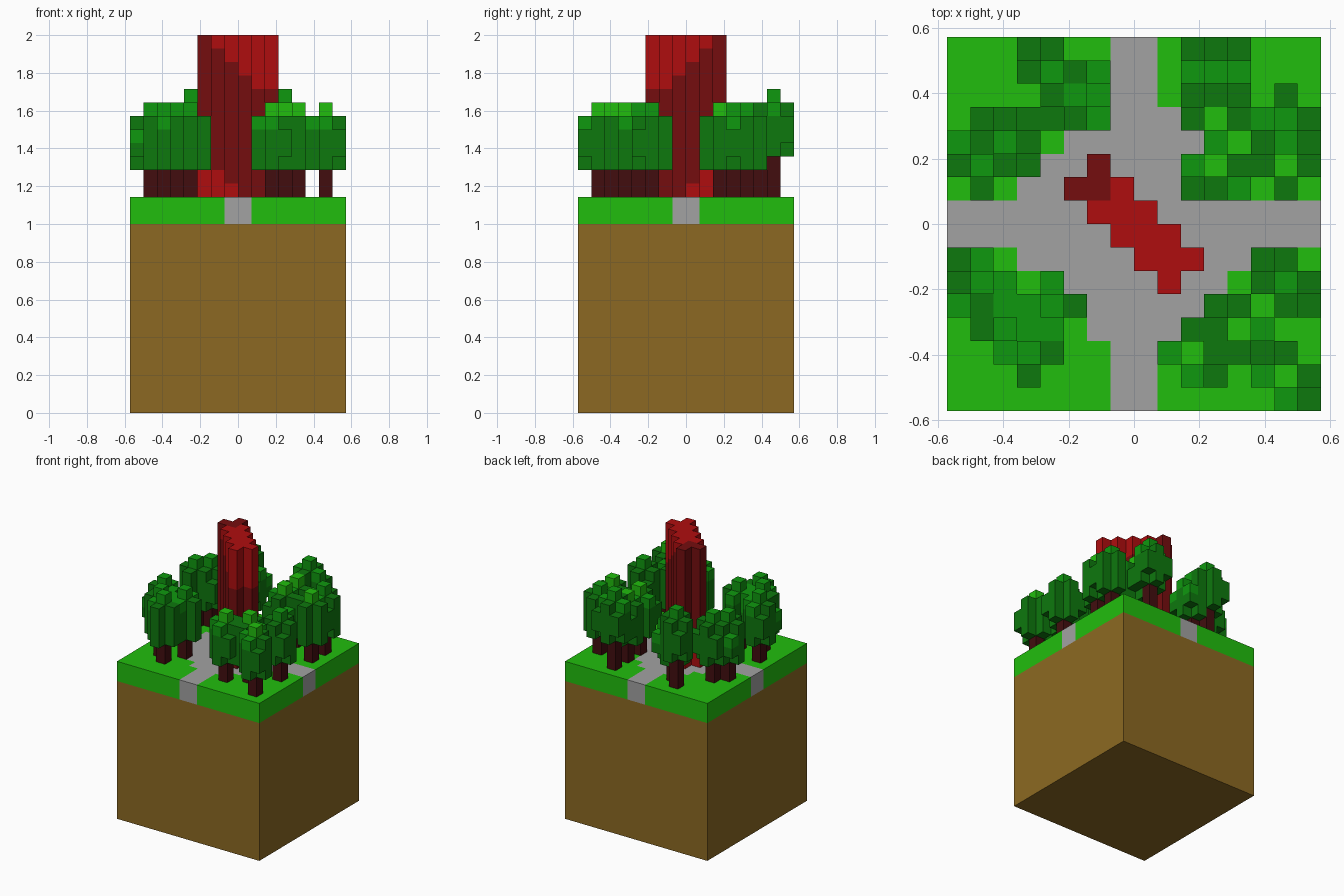
import bpy, bmesh, random
from mathutils import Vector

if "Cube" in bpy.data.objects:
    bpy.data.objects.remove(bpy.data.objects["Cube"])

random.seed(4)
V = 1 / 14  # voxel size


def material(name, rgb):
    m = bpy.data.materials.new(name)
    lin = [((c / 255 + 0.055) / 1.055) ** 2.4 if c > 10 else c / 255 / 12.92 for c in rgb]
    m.diffuse_color = (*lin, 1)
    m.use_nodes = True
    m.node_tree.nodes["Principled BSDF"].inputs["Base Color"].default_value = m.diffuse_color
    return m


SOIL = material("soil brown", (140, 105, 34))
GRASS = material("grass green", (33, 190, 13))
LEAF = material("leaf green", (15, 153, 15))
DARK_LEAF = material("dark leaf green", (13, 120, 13))
BARK = material("bark brown", (66, 13, 15))
STONE = material("stone grey", (162, 162, 162))
RED = material("red", (175, 13, 15))
DARK_RED = material("dark red", (117, 13, 15))

DIRS = [Vector(d) for d in ((1, 0, 0), (-1, 0, 0), (0, 1, 0), (0, -1, 0), (0, 0, 1), (0, 0, -1))]


def voxel_object(name, cells):
    """Mesh the outer faces of a dict {(i, j, k): material}."""
    mats = list(dict.fromkeys(cells.values()))
    bm, cache = bmesh.new(), {}

    def vert(p):
        key = tuple(round(c) for c in p)
        if key not in cache:
            cache[key] = bm.verts.new(Vector(key) * V)
        return cache[key]

    for c, mat in cells.items():
        mid = Vector(c) + Vector((0.5, 0.5, 0.5))
        for d in DIRS:
            if tuple(int(a + b) for a, b in zip(c, d)) in cells:
                continue
            u = Vector((d.y, d.z, d.x))
            w = d.cross(u)
            ring = [mid + (d + u * a + w * b) / 2 for a, b in ((-1, -1), (1, -1), (1, 1), (-1, 1))]
            f = bm.faces.new([vert(p) for p in ring])
            f.material_index = mats.index(mat)
    me = bpy.data.meshes.new(name)
    bm.to_mesh(me)
    bm.free()
    for m in mats:
        me.materials.append(m)
    bpy.context.collection.objects.link(bpy.data.objects.new(name, me))


# Soil block
bpy.ops.mesh.primitive_cube_add(size=1, location=(0, 0, 0.5))
soil = bpy.context.object
soil.name = "soil_block"
soil.scale = (16 * V, 16 * V, 1)
soil.data.materials.append(SOIL)

# Grass layer with crossing paths and a diamond plaza
ground = {}
for i in range(-8, 8):
    for j in range(-8, 8):
        a, b = abs(i + 0.5), abs(j + 0.5)
        paved = a < 1 or b < 1 or a + b <= 6
        for k in (14, 15):
            ground[i, j, k] = STONE if paved else GRASS
voxel_object("grass_and_paths", ground)

# Diagonal tower with a slanted dark band
tower = {}
rows = {2: (-2, -2), 1: (-3, -1), 0: (-2, 0), -1: (-1, 1), -2: (0, 2), -3: (1, 1)}
for j, (first, last) in rows.items():
    for i in range(first, last + 1):
        for k in range(16, 28):
            shift = (i - j) / 2
            tower[i, j, k] = DARK_RED if 17 - shift <= k < 26 - shift else RED
voxel_object("tower", tower)

# Trees: column, row, canopy base
TREES = [(6, -7, 18), (2, -6, 18), (4, -5, 18), (6, -3, 18),
         (3, 2, 18), (6, 2, 18), (6, 4, 18), (3, 6, 19), (3, 4, 18),
         (-5, -6, 18), (-4, -4, 18), (-7, -3, 18), (-6, -5, 18),
         (-4, 6, 19), (-6, 3, 18), (-7, 2, 18), (-3, 5, 18)]
trunks, leaves = {}, {}
for x, y, base in TREES:
    for k in range(16, base + 1):
        trunks[x, y, k] = BARK
for x, y, base in TREES:
    for dx in (-1, 0, 1):
        for dy in (-1, 0, 1):
            ring = abs(dx) + abs(dy)
            if ring == 2 and random.random() < 0.55:
                continue
            lo, hi = ((base + 1, base + 5), (base, base + 4), (base + 1, base + 3))[ring]
            r = random.random()
            if ring == 0:
                tip = GRASS if r < 0.25 else LEAF
            else:
                tip = LEAF if r < 0.3 else DARK_LEAF
            i, j = x + dx, y + dy
            if not (-8 <= i < 8 and -8 <= j < 8):
                continue
            for k in range(lo, hi):
                if (i, j, k) not in trunks:
                    leaves[i, j, k] = tip if k == hi - 1 else DARK_LEAF
voxel_object("tree_trunks", trunks)
voxel_object("tree_canopies", leaves)
